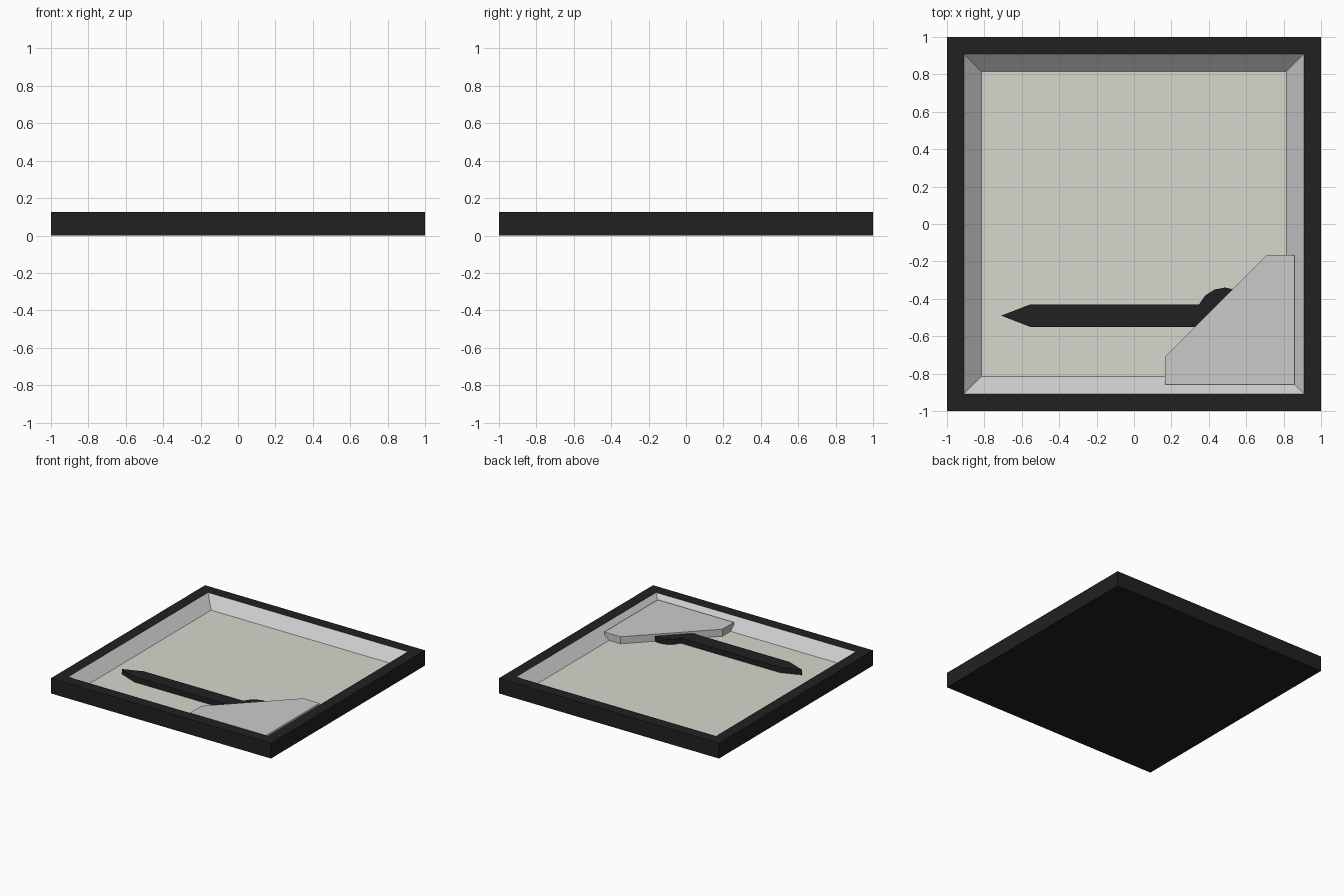
import bpy, bmesh, math

if "Cube" in bpy.data.objects:
    bpy.data.objects.remove(bpy.data.objects["Cube"])


def material(name, color):
    m = bpy.data.materials.new(name)
    m.diffuse_color = (*color, 1)
    m.use_nodes = True
    m.node_tree.nodes["Principled BSDF"].inputs["Base Color"].default_value = m.diffuse_color
    return m


black = material("black", (0.015, 0.015, 0.015))
cream = material("cream", (0.68, 0.68, 0.61))

RIM_Z, FLOOR_Z = 0.125, 0.04     # top of the rim, level of the dial
OPEN, DIAL = 0.908, 0.815        # half widths of the opening and the dial


def finish(name, bm, mat=None):
    me = bpy.data.meshes.new(name)
    bm.to_mesh(me)
    bm.free()
    ob = bpy.data.objects.new(name, me)
    bpy.context.collection.objects.link(ob)
    if mat:
        me.materials.append(mat)
    return ob


def square_loft(name, rings, mat=None, cap_start=False, cap_end=False):
    """Skin through concentric squares given as (half width, z)."""
    bm = bmesh.new()
    loops = [[bm.verts.new((sx * h, sy * h, z))
              for sx, sy in ((-1, -1), (1, -1), (1, 1), (-1, 1))]
             for h, z in rings]
    for a, b in zip(loops, loops[1:]):
        for i in range(4):
            j = (i + 1) % 4
            bm.faces.new((a[i], a[j], b[j], b[i]))
    if cap_start:
        bm.faces.new(loops[0][::-1])
    if cap_end:
        bm.faces.new(loops[-1])
    return finish(name, bm, mat)


def prism(name, outline, z0, z1, mat=None):
    """Extrude a counter-clockwise outline from z0 to z1."""
    bm = bmesh.new()
    base = bm.faces.new([bm.verts.new((x, y, z0)) for x, y in outline])
    top = bmesh.ops.extrude_face_region(bm, geom=[base])["geom"]
    bmesh.ops.translate(bm, vec=(0, 0, z1 - z0),
                        verts=[v for v in top if isinstance(v, bmesh.types.BMVert)])
    bmesh.ops.recalc_face_normals(bm, faces=bm.faces)
    return finish(name, bm, mat)


# Case: closed back, outer walls and flat rim
square_loft("case", [(1, 0), (1, RIM_Z), (OPEN, RIM_Z)], black, cap_start=True)

# Sloping surround inside the rim
square_loft("sloped_surround", [(OPEN, RIM_Z), (DIAL, FLOOR_Z)])

# Dial plate
square_loft("dial_plate", [(DIAL, FLOOR_Z)], cream, cap_end=True)

# Needle: pointed bar ending in a round hub
cx, cy, r, half = 0.485, -0.49, 0.15, 0.06
start = math.pi - math.asin(half / r)
hub = [(cx + r * math.cos(a), cy + r * math.sin(a))
       for a in (-start + 2 * start * i / 14 for i in range(15))]
needle = [(-0.71, cy), (-0.555, cy - half)] + hub + [(-0.555, cy + half)]
prism("needle", needle, FLOOR_Z, 0.083, black)

# Corner cover over the needle pivot
cover = [(0.165, -0.858), (0.858, -0.858), (0.858, -0.165),
         (0.71, -0.165), (0.165, -0.71)]
prism("corner_cover", cover, FLOOR_Z, 0.098)
